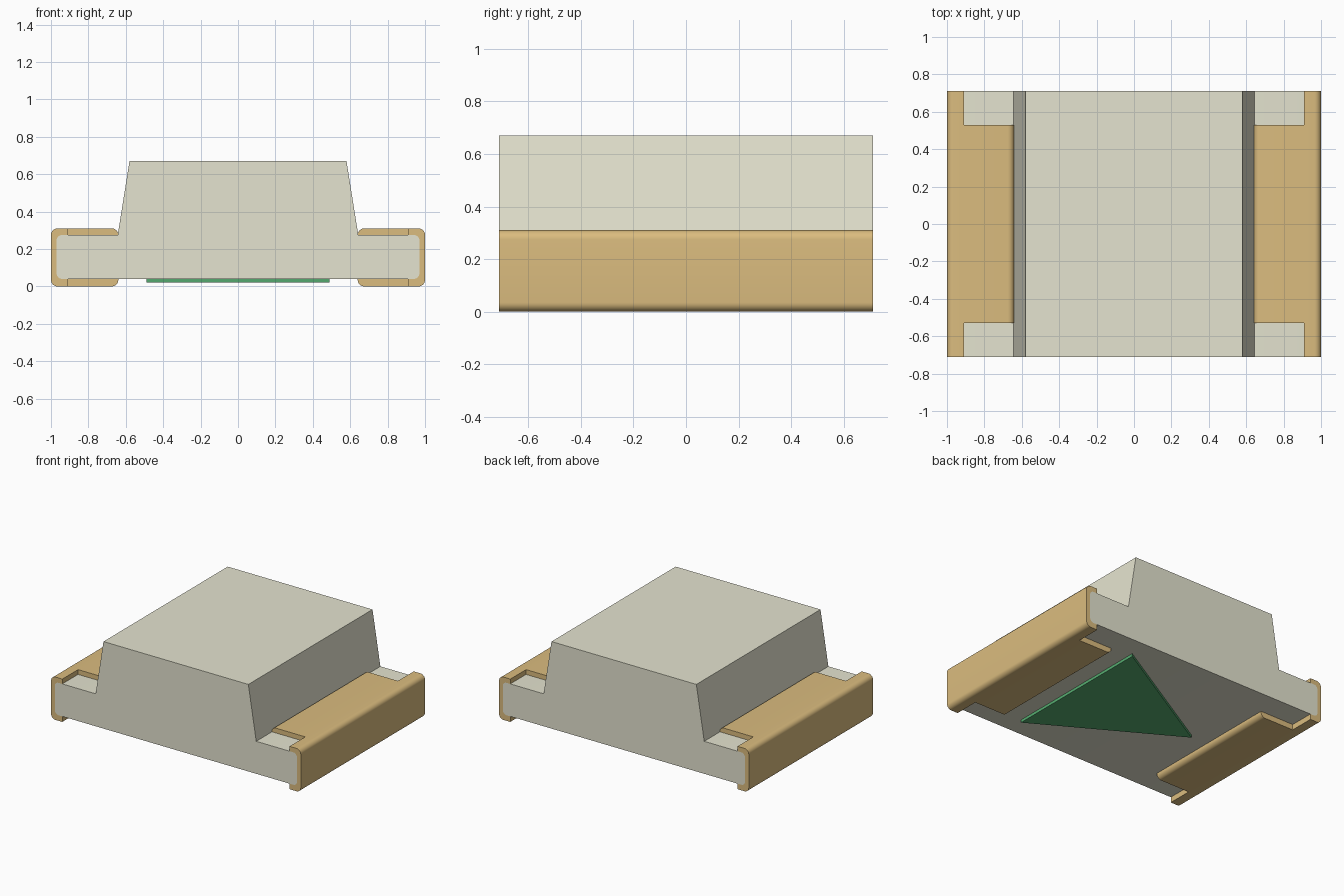
import bpy, bmesh
from math import sin, cos, pi, radians

cube = bpy.data.objects.get("Cube")
if cube:
    bpy.data.objects.remove(cube, do_unlink=True)

DEPTH = 0.71                      # half length along y
TOP, FLOOR, SHELF = 0.31, 0.04, 0.275


def material(name, rgb):
    m = bpy.data.materials.new(name)
    m.use_nodes = True
    m.diffuse_color = (*rgb, 1)
    bsdf = next(n for n in m.node_tree.nodes if n.type == 'BSDF_PRINCIPLED')
    bsdf.inputs["Base Color"].default_value = (*rgb, 1)
    return m


cream = material("cream plastic", (0.778, 0.770, 0.626))
gold = material("gold plating", (0.708, 0.504, 0.211))
green = material("green paint", (0.095, 0.420, 0.166))


def arc(cx, cz, r, start, end, steps=8):
    """Points on a circular arc, angles in degrees."""
    angles = [radians(start + (end - start) * i / steps) for i in range(steps + 1)]
    return [(cx + r * cos(a), cz + r * sin(a)) for a in angles]


def prism(name, points, offset, mat):
    """Extrude a closed loop of 3D points along offset."""
    bm = bmesh.new()
    face = bm.faces.new([bm.verts.new(p) for p in points])
    new = bmesh.ops.extrude_face_region(bm, geom=[face])["geom"]
    bmesh.ops.translate(bm, vec=offset,
                        verts=[v for v in new if isinstance(v, bmesh.types.BMVert)])
    bmesh.ops.recalc_face_normals(bm, faces=bm.faces)
    mesh = bpy.data.meshes.new(name)
    bm.to_mesh(mesh)
    bm.free()
    mesh.materials.append(mat)
    obj = bpy.data.objects.new(name, mesh)
    bpy.context.collection.objects.link(obj)
    return obj


def extrude_y(name, profile, half, mat, y=0):
    return prism(name, [(x, y - half, z) for x, z in profile], (0, 2 * half, 0), mat)


def smooth(obj):
    obj.data.shade_smooth()
    obj.data.set_sharp_from_angle(angle=radians(30))


def cut(obj, cutter):
    mod = obj.modifiers.new("notch", 'BOOLEAN')
    mod.operation, mod.solver, mod.object = 'DIFFERENCE', 'EXACT', cutter
    bpy.context.view_layer.update()
    result = obj.evaluated_get(bpy.context.evaluated_depsgraph_get())
    mesh = bpy.data.meshes.new_from_object(result)
    obj.modifiers.clear()
    obj.data = mesh
    bpy.data.objects.remove(cutter, do_unlink=True)


# Base with rounded ends and the raised tapered lens, as one profile
end = (arc(0.94, FLOOR + 0.03, 0.03, -90, 0) + arc(0.94, SHELF - 0.03, 0.03, 0, 90))
half_profile = end + [(0.643, SHELF), (0.58, 0.67)]
body = extrude_y("body", half_profile + [(-x, z) for x, z in reversed(half_profile)],
                 DEPTH, cream)
smooth(body)

# Wrap-around contacts, notched at the four corners
R = 0.035
outer = (arc(0.64 + R, R, R, 180, 270) + arc(1 - R, R, R, -90, 0)
         + arc(1 - R, TOP - R, R, 0, 90) + arc(0.64 + R, TOP - R, R, 90, 180))
clip = [(0.64, FLOOR)] + outer + list(reversed(end))
notch = [(0.5, -0.1), (0.91, -0.1), (0.91, 0.5), (0.5, 0.5)]
for side, label in ((1, "left"), (-1, "right")):
    contact = extrude_y(label + "_contact", [(side * x, z) for x, z in clip], DEPTH, gold)
    for y in (-0.73, 0.73):
        cut(contact, extrude_y("notch_cutter", [(side * x, z) for x, z in notch],
                               0.2, gold, y))
    smooth(contact)

# Polarity triangle on the underside
prism("polarity_mark", [(0.49, 0.566, 0.02), (0.49, -0.566, 0.02), (-0.49, 0, 0.02)],
      (0, 0, FLOOR - 0.02), green)
